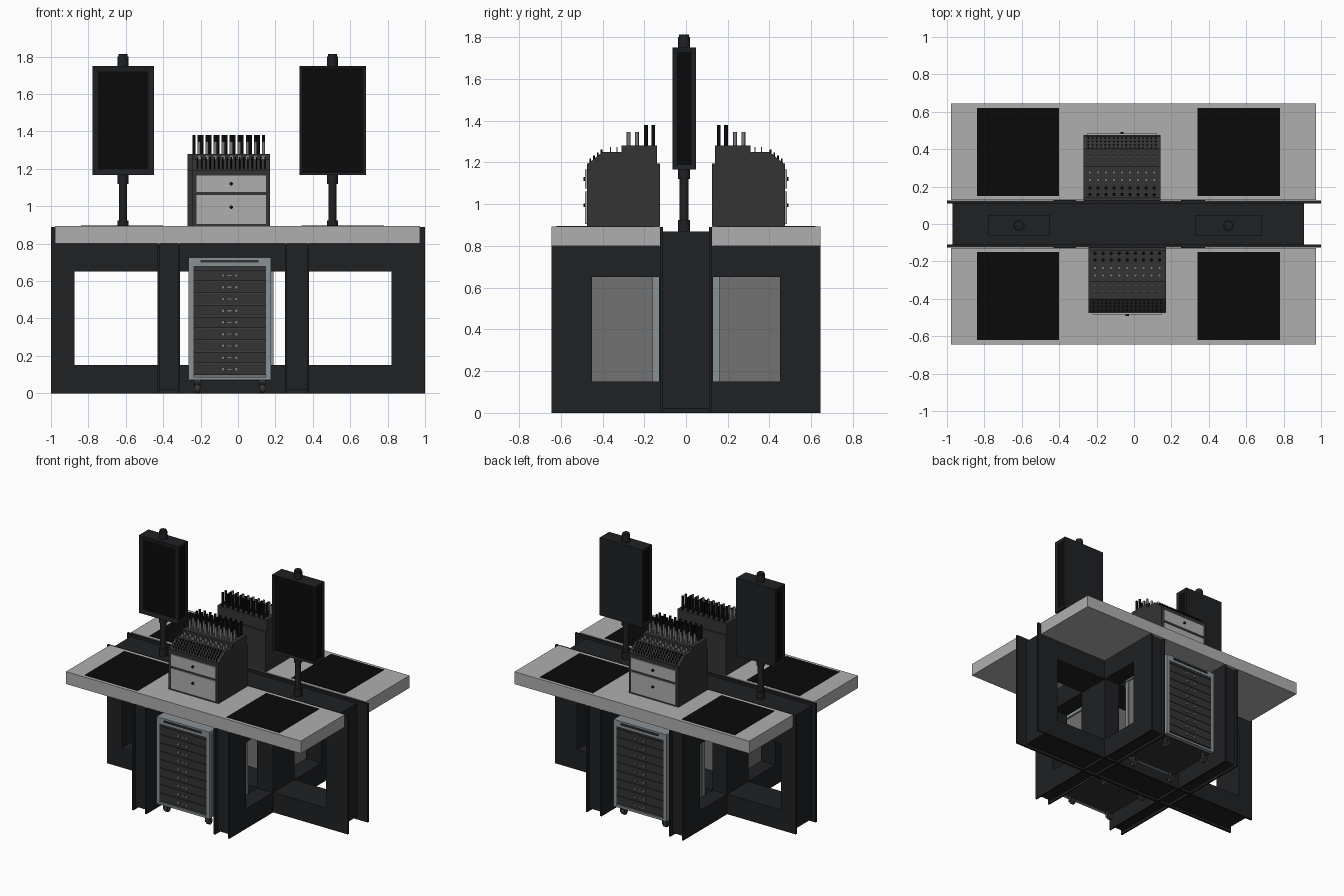
import bpy, bmesh, math
from mathutils import Matrix, Vector

if "Cube" in bpy.data.objects:
    bpy.data.objects.remove(bpy.data.objects["Cube"])


def mat(name, r, g, b):
    m = bpy.data.materials.new(name)
    m.diffuse_color = (r, g, b, 1)
    m.use_nodes = True
    m.node_tree.nodes["Principled BSDF"].inputs["Base Color"].default_value = m.diffuse_color
    return m


FRAME = mat("frame_black", .014, .015, .017)
BLACK = mat("matte_black", .003, .003, .003)
TOP = mat("light_grey", .43, .43, .43)
STEEL = mat("blue_steel", .25, .29, .31)
DARK = mat("dark_grey", .033, .033, .034)
SIDE = mat("side_grey", .17, .17, .17)
METAL = mat("tool_metal", .2, .2, .2)


def finish(name, bm, *mats):
    bmesh.ops.recalc_face_normals(bm, faces=bm.faces[:])
    me = bpy.data.meshes.new(name)
    bm.to_mesh(me)
    bm.free()
    for m in mats:
        me.materials.append(m)
    ob = bpy.data.objects.new(name, me)
    bpy.context.collection.objects.link(ob)
    return ob


def add_box(bm, x0, x1, y0, y1, z0, z1):
    m = Matrix.Translation(((x0 + x1) / 2, (y0 + y1) / 2, (z0 + z1) / 2))
    bmesh.ops.create_cube(bm, size=1, matrix=m @ Matrix.Diagonal((x1 - x0, y1 - y0, z1 - z0, 1)))


def boxes(name, m, *dims):
    bm = bmesh.new()
    for d in dims:
        add_box(bm, *d)
    return finish(name, bm, m)


def add_cyl(bm, c, r, h, axis='Z', n=16):
    """Cylinder starting at c and running h along the axis."""
    rot = {'Z': Matrix(), 'Y': Matrix.Rotation(math.pi / 2, 4, 'X'),
           'X': Matrix.Rotation(math.pi / 2, 4, 'Y')}[axis]
    m = Matrix.Translation(c) @ rot @ Matrix.Translation((0, 0, h / 2))
    geo = bmesh.ops.create_cone(bm, segments=n, radius1=r, radius2=r, depth=h, cap_ends=True, matrix=m)
    for v in geo['verts']:
        for f in v.link_faces:
            f.smooth = len(f.verts) == 4


def rods(name, m, xs, ys, r, z0, z1, n=10):
    bm = bmesh.new()
    for y in ys:
        for x in xs:
            add_cyl(bm, (x, y, z0), r, z1 - z0, 'Z', n)
    return finish(name, bm, m)


def pierced(name, us, zs, holes, start, thick, along='x'):
    """Upright plate cut on a grid, with open cells."""
    bm = bmesh.new()
    pt = (lambda u, z: (u, start, z)) if along == 'x' else (lambda u, z: (start, u, z))
    for i in range(len(us) - 1):
        for j in range(len(zs) - 1):
            if (i, j) not in holes:
                bm.faces.new([bm.verts.new(pt(us[a], zs[b]))
                              for a, b in ((i, j), (i + 1, j), (i + 1, j + 1), (i, j + 1))])
    bmesh.ops.remove_doubles(bm, verts=bm.verts[:], dist=1e-5)
    geo = bmesh.ops.extrude_face_region(bm, geom=bm.faces[:], use_keep_orig=True)['geom']
    off = Vector((0, thick, 0) if along == 'x' else (thick, 0, 0))
    bmesh.ops.translate(bm, vec=off, verts=[g for g in geo if isinstance(g, bmesh.types.BMVert)])
    return finish(name, bm, FRAME)


def turned(obs, cx):
    """Copies for the back, turned half round about x = cx."""
    for o in obs:
        c = o.copy()
        c.name = "back_" + o.name
        c.rotation_euler.z = math.pi
        c.location.x = 2 * cx
        bpy.context.collection.objects.link(c)


# Long central frame: two flange plates around a recessed core
cuts = [-.875, -.43, -.31, .25, .38, .82]
open3 = {(1, 1), (3, 1), (5, 1)}
for name, y in (("front", -.125), ("back", .11)):
    pierced(name + "_beam_flange", [-1] + cuts + [1], [0, .15, .65, .89], open3, y, .015)
pierced("beam_core", [-.97] + cuts + [.91], [.02, .15, .65, .87], open3, -.11, .22)

# Cross frames carrying the worktops
for name, x in (("left", -.43), ("right", .25)):
    w = .12 if x < 0 else .13
    inner = [-.45, -.13, .13, .45]
    open2 = {(1, 1), (3, 1)}
    ends = [-.645] + inner + [.645]
    pierced(name + "_leg_flange_a", ends, [0, .15, .65, .8], open2, x, .012, 'y')
    pierced(name + "_leg_flange_b", ends, [0, .15, .65, .8], open2, x + w - .012, .012, 'y')
    pierced(name + "_leg_core", [-.62] + inner + [.62], [.02, .15, .65, .8], open2,
            x + .012, w - .024, 'y')

# Worktops and black mats
turned([boxes("worktop", TOP, (-.978, .974, -.645, -.127, .8, .893))], -.002)
turned([boxes("work_mats", BLACK, (-.84, -.4, -.62, -.15, .89, .896),
              (.34, .78, -.62, -.15, .89, .896))], -.03)

# Tool chest: stepped body, drawers, tools
bm = bmesh.new()
prof = [(-.475, .893), (-.475, 1.195), (-.468, 1.195), (-.4, 1.25), (-.31, 1.25),
        (-.31, 1.28), (-.14, 1.28), (-.14, 1.195), (-.125, 1.195), (-.125, .893)]
face = bm.faces.new([bm.verts.new((-.243, y, z)) for y, z in prof])
geo = bmesh.ops.extrude_face_region(bm, geom=[face], use_keep_orig=True)['geom']
bmesh.ops.translate(bm, vec=(.413, 0, 0), verts=[g for g in geo if isinstance(g, bmesh.types.BMVert)])
chest = [finish("tool_chest_body", bm, DARK)]
chest.append(boxes("chest_drawers", TOP, (-.222, .15, -.483, -.47, .905, 1.06),
                   (-.222, .15, -.483, -.47, 1.075, 1.165)))
bm = bmesh.new()
for z in (.995, 1.12):
    add_cyl(bm, (-.036, -.48, z), .009, .012, 'Y')
chest.append(finish("chest_knobs", bm, BLACK))
cols = [-.036 + (i - 4) * .043 for i in range(9)]
chest.append(rods("tall_tools", BLACK, cols, (-.157, -.192), .009, 1.27, 1.38))
chest.append(rods("medium_tools", METAL, cols, (-.235, -.275), .009, 1.27, 1.345))
chest.append(boxes("flat_blades", METAL, *[(x - .011, x + .011, y - .003, y + .003, 1.24, 1.275)
                                           for x in cols[::1] for y in (-.33, -.362)]))
bm = bmesh.new()
for r in range(4):
    y = -.405 - r * .018
    z = 1.25 + (y + .4) * .81
    for i in range(17):
        add_cyl(bm, (-.036 + (i - 8) * .0225, y, z - .01), .004, .026, 'Z', 6)
chest.append(finish("small_bits", bm, BLACK))
turned(chest, -.05)

# Rolling drawer cabinet under each worktop
x0, x1, yf, yb = -.264, .176, -.59, -.13
cab = [boxes("cabinet_body", SIDE, (x0 + .008, x1 - .008, yf + .012, yb - .008, .075, .69))]
cab.append(boxes("cabinet_frame", STEEL,
                 *[(x, x + .025, y, y + .03, .072, .69) for x in (x0, x1 - .025) for y in (yf, yb - .03)],
                 (x0, x1, yf, yf + .03, .072, .088), (x0, x1, yb - .03, yb, .072, .088),
                 (x0, x1, yf, yb, .695, .725), (x0, x1, yf, yf + .03, .68, .695)))
cab.append(boxes("cabinet_base", DARK, (x0 + .01, x1 - .01, yf + .03, yb - .03, .068, .076)))
cab.append(boxes("top_handle", DARK, (-.2, .11, yf - .008, yf, .7, .712)))
step, knob_x = .0627, (-.08, -.01)
zs = [.128 + i * step for i in range(9)]
cab.append(boxes("cabinet_drawers", DARK, *[(x0 + .025, x1 - .025, yf + .002, yf + .02,
                                             z - .03, z + .03) for z in zs],
                 (x0 + .025, x1 - .025, yf + .002, yf + .02, .663, .68)))
cab.append(boxes("drawer_knobs", METAL, *[(x - .009, x + .009, yf - .01, yf + .004, z - .009, z + .009)
                                          for z in zs for x in knob_x],
                 *[(-.055, -.035, yf - .002, yf + .004, z - .003, z + .003) for z in zs]))
bm = bmesh.new()
for x in (-.217, .13):
    for y in (yf + .05, yb - .05):
        add_cyl(bm, (x - .012, y + .012, .024), .024, .024, 'X')
        add_box(bm, x - .017, x - .012, y - .014, y + .014, .022, .07)
        add_box(bm, x + .012, x + .017, y - .014, y + .014, .022, .07)
        add_box(bm, x - .017, x + .017, y - .014, y + .014, .056, .07)
cab.append(finish("cabinet_casters", bm, DARK))
turned(cab, -.0375)

# Upright displays on posts
for name, a, b, px, rim in (("left", -.778, -.45, -.615, .042), ("right", .33, .684, .505, .017)):
    bm = bmesh.new()
    add_box(bm, a, b, -.065, .047, 1.167, 1.75)
    bm.normal_update()
    for axis, border in (((0, -1, 0), rim), ((1, 0, 0), .03), ((-1, 0, 0), .03)):
        f = max(bm.faces, key=lambda f: f.normal.dot(Vector(axis)) * f.calc_area() ** .1)
        bmesh.ops.inset_region(bm, faces=[f], thickness=border * .98, depth=0)
        f.material_index = 1
        bmesh.ops.translate(bm, verts=f.verts[:], vec=Vector(axis) * -.006)
        bm.normal_update()
    finish(name + "_display", bm, FRAME, BLACK)
    bm = bmesh.new()
    for z0, z1, r in ((.86, 1.17, .022), (.86, .925, .029), (1.12, 1.17, .029),
                      (1.75, 1.8, .029), (1.8, 1.813, .024)):
        add_cyl(bm, (px, -.009, z0), r, z1 - z0, 'Z', 24)
    finish(name + "_display_post", bm, FRAME)
